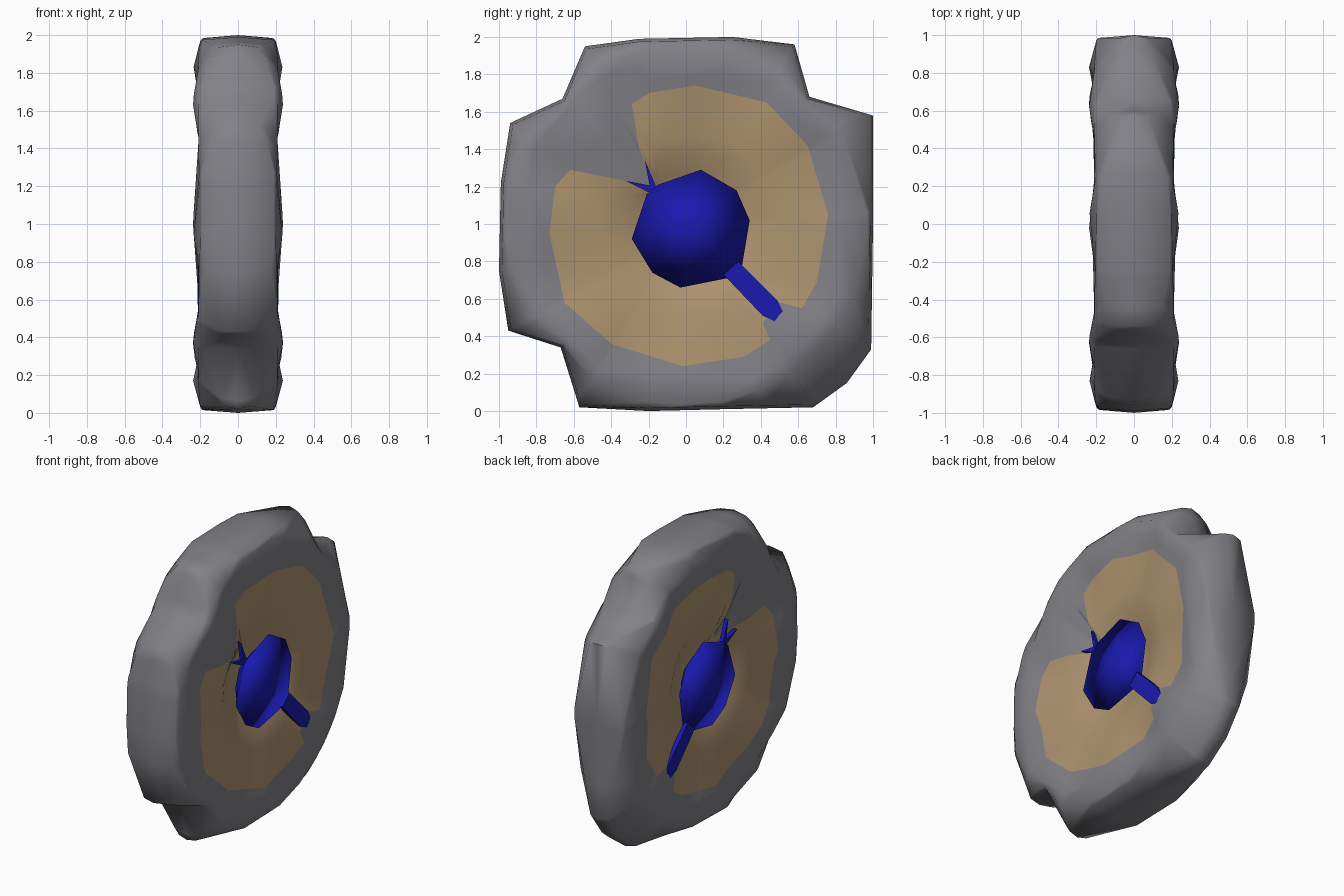
import bpy, math

if "Cube" in bpy.data.objects:
    bpy.data.objects.remove(bpy.data.objects["Cube"])

# side outlines as (y, z), counter-clockwise seen from +x
TIRE = [(1, 1.0), (1, 1.58), (.66, 1.68), (.58, 1.96), (.25, 2), (-.25, 1.99), (-.54, 1.95),
        (-.66, 1.67), (-.94, 1.54), (-.99, 1.22), (-1, .75), (-.95, .43), (-.67, .34),
        (-.57, .02), (-.2, .0), (.2, .01), (.68, .02), (.86, .15), (.99, .33)]
DISH = [(.76, 1.05), (.65, 1.42), (.43, 1.65), (.05, 1.74), (-.2, 1.70), (-.29, 1.64),
        (-.25, 1.4), (-.17, 1.2), (-.62, 1.29), (-.7, 1.2), (-.73, .95), (-.65, .58),
        (-.4, .36), (-.02, .24), (.31, .29), (.45, .38), (.41, .47), (.5, .58),
        (.62, .55), (.7, .69)]
HUB = [(.34, 1.02), (.27, 1.18), (.08, 1.29), (-.15, 1.21), (-.21, 1.16), (-.29, .92),
       (-.18, .74), (-.03, .66), (.22, .71), (.30, .78)]
RUBBER, TAN, BLUE = (.22, .22, .24), (.42, .29, .16), (.01, .01, .42)


def angle(p):
    return math.atan2(p[1] - 1, p[0]) % math.tau


def radius(poly, a):
    """Distance from the axle to the outline along angle a."""
    c, s = math.cos(a), math.sin(a)
    best = 0
    for p, q in zip(poly, poly[1:] + poly[:1]):
        ey, ez = q[0] - p[0], q[1] - p[1]
        d = c * ez - s * ey
        if abs(d) < 1e-9:
            continue
        r = (p[0] * ez - (p[1] - 1) * ey) / d
        u = (p[0] * s - (p[1] - 1) * c) / d
        if r > 0 and -1e-4 <= u <= 1.0001:
            best = max(best, r)
    return best


def curve(pts, r):
    """Piecewise linear lookup."""
    for (r0, x0), (r1, x1) in zip(pts, pts[1:]):
        if r <= r1:
            return x0 + (x1 - x0) * max(0, (r - r0) / (r1 - r0))
    return pts[-1][1]


def loft(name, rings, color, cap=None, smooth=70):
    """Join rings from outside to inside, optionally close to a tip, mirror in x."""
    n = len(rings[0])
    verts = [v for ring in rings for v in ring]
    faces = [(k * n + i, k * n + (i + 1) % n, (k + 1) * n + (i + 1) % n, (k + 1) * n + i)
             for k in range(len(rings) - 1) for i in range(n)]
    if cap:
        verts.append(cap)
        last = (len(rings) - 1) * n
        faces += [(last + i, last + (i + 1) % n, len(verts) - 1) for i in range(n)]
    me = bpy.data.meshes.new(name)
    me.from_pydata(verts, [], faces)
    ob = bpy.data.objects.new(name, me)
    bpy.context.collection.objects.link(ob)
    mat = bpy.data.materials.new(name + "_paint")
    mat.diffuse_color = (*color, 1)
    mat.use_nodes = True
    mat.node_tree.nodes["Principled BSDF"].inputs["Base Color"].default_value = mat.diffuse_color
    me.materials.append(mat)
    ob.modifiers.new("both_sides", 'MIRROR')
    bpy.context.view_layer.objects.active = ob
    ob.select_set(True)
    bpy.ops.object.shade_smooth_by_angle(angle=math.radians(smooth))
    ob.select_set(False)


def polar(x, r, a):
    return (x, r * math.cos(a), 1 + r * math.sin(a))


def depth(r, a):
    """Dish surface: rippled at the rim, dropping away under the hub."""
    rim = .203 + .02 * math.cos(8 * a)
    return curve([(.2, .05), (.28, .1), (.38, .15), (.5, .175), (.74, rim)], r)


angles = []
for a in sorted(angle(p) for p in TIRE + DISH):
    if not angles or a - angles[-1] > .012:
        angles.append(a)

# tire: tread narrowing to the corners, round shoulder, rippled sidewall, inner lip
tire = [[] for _ in range(6)]
for a in angles:
    ro, ri = radius(TIRE, a), radius(DISH, a)
    half = curve([(1.02, .19), (1.12, .07)], ro)
    axial = max(0, math.cos(4 * a))
    peak = min(.94 * ro, .9) - .07 * axial
    bulge = .218 + .02 * math.cos(8 * a)
    lip = depth(ri, a)
    tire[0].append(polar(0, ro, a))
    tire[1].append(polar(half, ro * .985, a))
    tire[2].append(polar(.2 + .01 * (1 - axial), min(.972 * ro, .97), a))
    tire[3].append(polar(bulge, peak, a))
    tire[4].append(polar((bulge + lip) / 2, (peak + ri) / 2, a))
    tire[5].append(polar(lip, ri, a))
loft("tire", tire, RUBBER)

# wheel dish
dish = [[polar(depth(r, a), r, a)
         for a in angles for r in [.16 + (radius(DISH, a) - .16) * t]]
        for t in (1, .75, .55, .4, .2, 0)]
loft("wheel_dish", dish, TAN, cap=(.04, 0, 1))

# hub: shallow cone with a hidden skirt behind
hub = [[(x, y * s, 1 + (z - 1) * s) for y, z in HUB]
       for x, s in ((.08, .5), (.15, .8), (.185, 1))]
loft("hub_cap", hub, BLUE, cap=(.23, .02, .97), smooth=180)


# pointed spikes growing from the hub
def spike(name, outline, x0, x1):
    cy = sum(p[0] for p in outline) / len(outline)
    cz = sum(p[1] for p in outline) / len(outline)
    loft(name, [[(x, y, z) for y, z in outline] for x in (x0, x1)], BLUE,
         cap=(x1 + .004, cy, cz))


spike("hub_lever", [(.2, .73), (.41, .51), (.56, .44), (.49, .59), (.28, .80)], .18, .21)
spike("hub_splinter_upper", [(-.16, 1.2), (-.22, 1.34), (-.19, 1.18)], .15, .18)
spike("hub_splinter_side", [(-.16, 1.2), (-.32, 1.23), (-.2, 1.17)], .15, .18)
